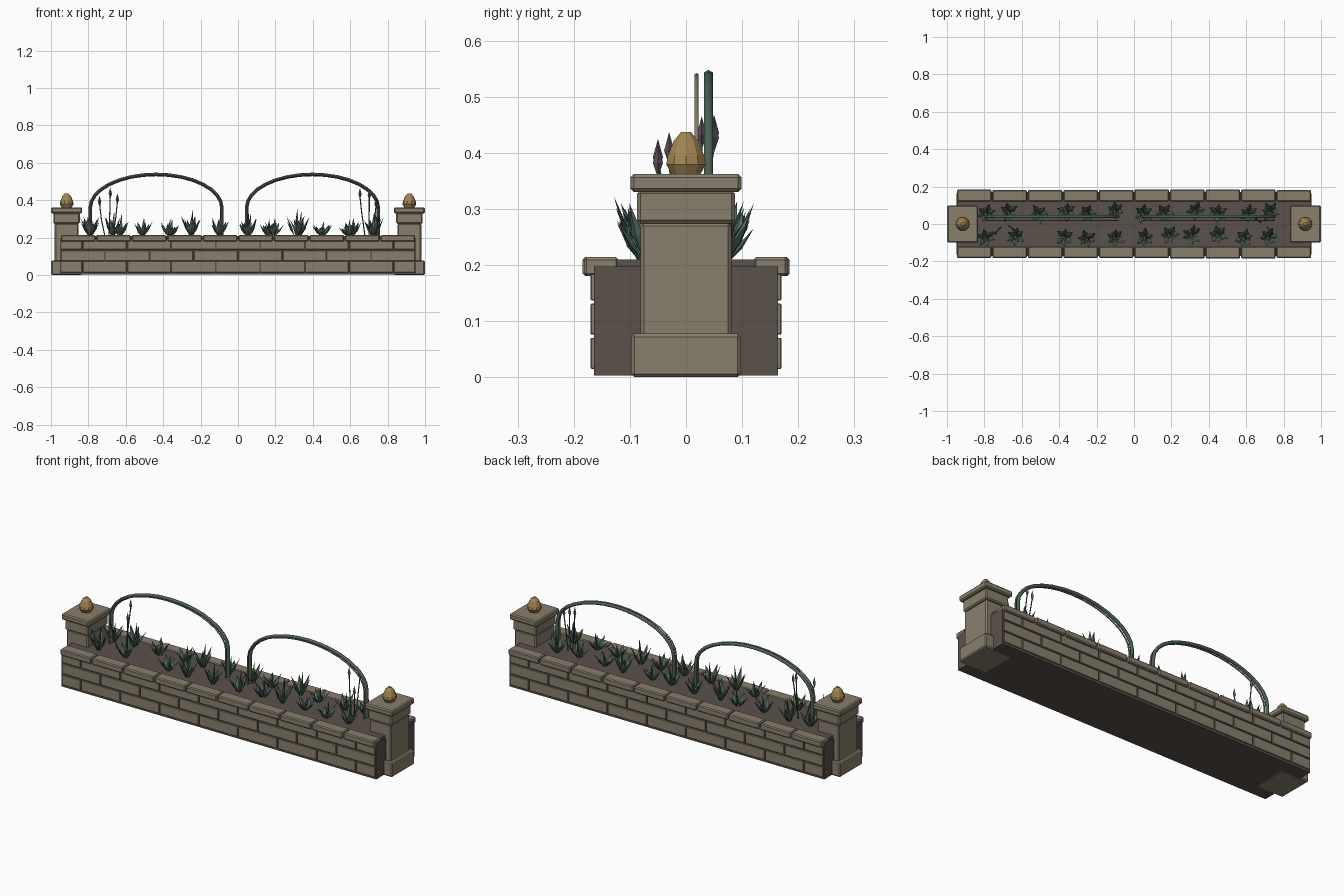
import bpy, bmesh, math, random
from mathutils import Vector, Matrix

random.seed(4)
cube = bpy.data.objects.get("Cube")
if cube:
    bpy.data.objects.remove(cube)


def material(name, rgb):
    m = bpy.data.materials.new(name)
    m.use_nodes = True
    m.diffuse_color = (*rgb, 1)
    bsdf = m.node_tree.nodes["Principled BSDF"]
    bsdf.inputs["Base Color"].default_value = (*rgb, 1)
    bsdf.inputs["Roughness"].default_value = 0.9
    return m


STONE = material("weathered stone", (0.25, 0.215, 0.155))
SOIL = material("dark soil", (0.105, 0.082, 0.068))
LEAF = material("grey green leaf", (0.085, 0.145, 0.115))
VINE = material("vine green", (0.07, 0.125, 0.09))
BUD = material("dusky purple", (0.12, 0.09, 0.125))
GOLD = material("aged gold", (0.36, 0.235, 0.085))


def finish(bm, name, mat, bevel=0):
    mesh = bpy.data.meshes.new(name)
    bmesh.ops.recalc_face_normals(bm, faces=bm.faces)
    bm.to_mesh(mesh)
    bm.free()
    mesh.materials.append(mat)
    ob = bpy.data.objects.new(name, mesh)
    bpy.context.collection.objects.link(ob)
    if bevel:
        mod = ob.modifiers.new("Bevel", "BEVEL")
        mod.width, mod.segments = bevel, 1
    return ob


def box(bm, x0, x1, y0, y1, z0, z1):
    size = Matrix.Diagonal((x1 - x0, y1 - y0, z1 - z0, 1))
    mid = Matrix.Translation(((x0 + x1) / 2, (y0 + y1) / 2, (z0 + z1) / 2))
    bmesh.ops.create_cube(bm, size=1, matrix=mid @ size)


def spindle(bm, base, tip, width, thick, mid=0.45):
    """Flattened four-sided double point, used for leaves and buds."""
    base, tip = Vector(base), Vector(tip)
    axis = (tip - base).normalized()
    side = axis.cross(Vector((0, 0, 1)))
    side = side.normalized() if side.length > 0.01 else Vector((1, 0, 0))
    out = axis.cross(side)
    c = base.lerp(tip, mid)
    ring = [bm.verts.new(c + d) for d in
            (side * width, out * thick, -side * width, -out * thick)]
    a, b = bm.verts.new(base), bm.verts.new(tip)
    for i in range(4):
        bm.faces.new((a, ring[i], ring[i - 1]))
        bm.faces.new((b, ring[i - 1], ring[i]))


def tube(name, points, radius, mat):
    cu = bpy.data.curves.new(name, "CURVE")
    cu.dimensions = "3D"
    cu.bevel_depth, cu.bevel_resolution = radius, 1
    cu.use_fill_caps = True
    cu.materials.append(mat)
    sp = cu.splines.new("POLY")
    sp.points.add(len(points) - 1)
    for p, co in zip(sp.points, points):
        p.co = (*co, 1)
    ob = bpy.data.objects.new(name, cu)
    bpy.context.collection.objects.link(ob)


# Planter core and soil bed
bm = bmesh.new()
box(bm, -0.95, 0.95, -0.164, 0.164, 0.003, 0.197)
finish(bm, "planter_core", SOIL)
bm = bmesh.new()
box(bm, -0.945, 0.945, -0.127, 0.127, 0.19, 0.21)
finish(bm, "soil_bed", SOIL)

# Brick facing in running bond, and coping stones, on both long sides
L, PITCH, GAP = 0.945, 0.2375, 0.003
for side, label in ((-1, "front"), (1, "back")):
    bm = bmesh.new()
    for row in range(3):
        z = 0.012 + row * 0.061
        shift = 0 if row == 1 else -PITCH / 2
        for i in range(9):
            x0 = max(-L, -0.95 + shift + i * PITCH + GAP)
            x1 = min(L, -0.95 + shift + (i + 1) * PITCH - GAP)
            if x1 - x0 > 0.02:
                ys = sorted((side * 0.15, side * 0.17))
                box(bm, x0, x1, *ys, z + GAP, z + 0.061 - GAP)
    finish(bm, label + "_bricks", STONE, 0.0015)
    bm = bmesh.new()
    for i in range(10):
        x = -0.95 + i * 0.19
        ys = sorted((side * 0.12, side * (0.183 + random.uniform(-0.002, 0.002))))
        box(bm, x + GAP, x + 0.19 - GAP, *ys, 0.18, 0.214)
    finish(bm, label + "_coping", STONE, 0.005)

# End pillars: half width, half depth, bottom, top of each block
BLOCKS = {"plinth": (0.083, 0.098, 0, 0.078), "shaft": (0.064, 0.081, 0.07, 0.275),
          "collar": (0.07, 0.087, 0.274, 0.333), "cap": (0.083, 0.099, 0.33, 0.362)}
FINIAL = ((0.026, 0.36), (0.037, 0.379), (0.034, 0.395), (0.023, 0.421), (0.009, 0.437))
for sx, label in ((-1, "right"), (1, "left")):
    cx = sx * 0.916
    for part, (hx, hy, z0, z1) in BLOCKS.items():
        bm = bmesh.new()
        box(bm, cx - hx, cx + hx, -hy, hy, z0, z1)
        finish(bm, f"{label}_pillar_{part}", STONE, 0.006)
    # Faceted bud finial
    bm = bmesh.new()
    rings = [[bm.verts.new((cx + r * math.cos(a * math.tau / 10),
                            r * math.sin(a * math.tau / 10), z)) for a in range(10)]
             for r, z in FINIAL]
    for lo, hi in zip(rings, rings[1:]):
        for a in range(10):
            bm.faces.new((lo[a - 1], lo[a], hi[a], hi[a - 1]))
    bm.faces.new(rings[0])
    bm.faces.new(rings[-1])
    finish(bm, label + "_finial", GOLD)

# Two hoops, each a thick vine beside a thin stone-coloured wire
for cx, label in ((-0.438, "right"), (0.398, "left")):
    for part, y, r, mat in (("vine", 0.04, 0.0095, VINE), ("wire", 0.019, 0.004, STONE)):
        pts = [(cx - 0.352, y, 0.2)]
        for i in range(17):
            a = math.pi * (1 - i / 16)
            pts.append((cx + 0.352 * math.cos(a), y, 0.36 + 0.178 * math.sin(a)))
        pts.append((cx + 0.352, y, 0.2))
        tube(f"{label}_hoop_{part}", pts, r, mat)

# Leafy clumps in a front and a back row: x position and height
FRONT = ((-0.79, 0.13), (-0.63, 0.12), (-0.37, 0.09), (-0.25, 0.14), (-0.1, 0.12),
         (0.06, 0.12), (0.19, 0.1), (0.31, 0.15), (0.45, 0.08), (0.59, 0.09), (0.72, 0.13))
BACK = ((-0.79, 0.11), (-0.67, 0.13), (-0.51, 0.1), (-0.36, 0.09), (-0.25, 0.13),
        (-0.1, 0.1), (0.05, 0.12), (0.16, 0.09), (0.33, 0.13), (0.45, 0.08),
        (0.61, 0.1), (0.73, 0.12))
for label, row, y0 in (("front", FRONT, -0.068), ("back", BACK, 0.06)):
    bm = bmesh.new()
    for x, h in row:
        y = y0 + random.uniform(-0.012, 0.012)
        turn = random.uniform(0, math.tau)
        for i in range(6):
            a = turn + i * math.tau / 6 + random.uniform(-0.2, 0.2)
            out = Vector((math.cos(a), math.sin(a), 0))
            reach = random.uniform(0.038, 0.052)
            base = Vector((x, y, 0.205)) + out * 0.006
            tip = base + out * reach + Vector((0, 0, h * random.uniform(0.55, 0.85)))
            spindle(bm, base, tip, 0.015, 0.005)
        spindle(bm, (x, y, 0.205), (x + 0.008, y + 0.006, 0.21 + h), 0.014, 0.006)
    finish(bm, label + "_leaves", LEAF)

# Flower spikes near each pillar: foot x, top x, top y, top height
SPIKES = ((-0.71, -0.74, -0.05, 0.425), (-0.69, -0.683, 0.05, 0.468),
          (-0.67, -0.645, -0.03, 0.437), (0.68, 0.652, 0.028, 0.465),
          (0.7, 0.702, 0.05, 0.46), (0.71, 0.738, -0.05, 0.415))
buds = bmesh.new()
for n, (x0, x1, y, z) in enumerate(SPIKES):
    tube(f"flower_stem_{n + 1}", [(x0, y * 0.3, 0.2), ((x0 + x1 * 2) / 3, y * 0.7, z - 0.13),
                                  (x1, y, z - 0.045)], 0.003, VINE)
    spindle(buds, (x1, y, z - 0.06), (x1, y, z), 0.009, 0.009)
finish(buds, "flower_buds", BUD)
